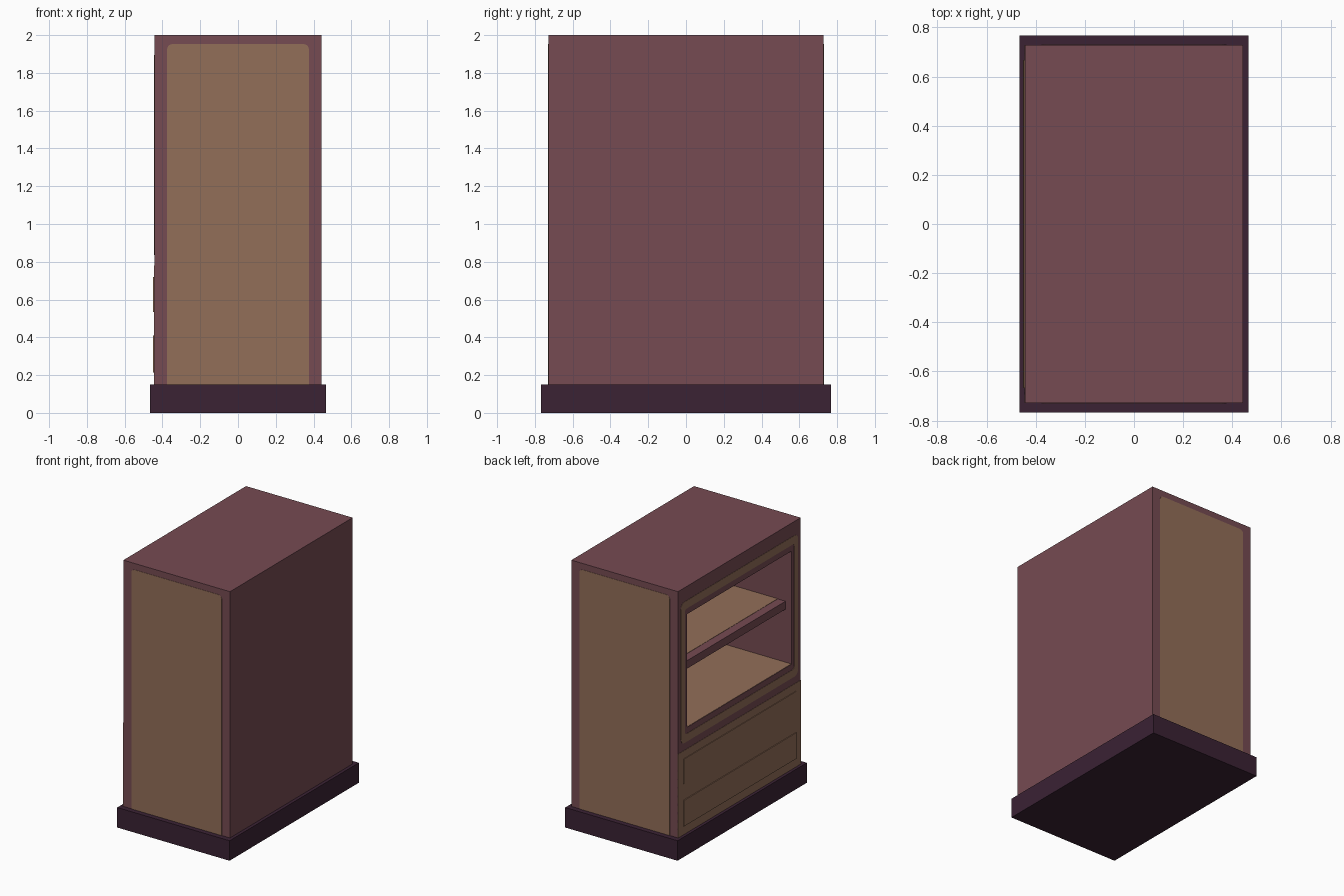
import bpy, bmesh, math
from mathutils import Vector

if "Cube" in bpy.data.objects:
    bpy.data.objects.remove(bpy.data.objects["Cube"])


def material(name, rgb):
    m = bpy.data.materials.new(name)
    m.diffuse_color = (*rgb, 1)
    m.use_nodes = True
    m.node_tree.nodes["Principled BSDF"].inputs["Base Color"].default_value = m.diffuse_color
    return m


MAROON = material("maroon paint", (0.180, 0.070, 0.085))
TAN = material("tan wood", (0.290, 0.158, 0.099))
PLUM = material("dark plum", (0.043, 0.016, 0.034))


def finish(name, bm, mat):
    bmesh.ops.recalc_face_normals(bm, faces=bm.faces)
    me = bpy.data.meshes.new(name)
    bm.to_mesh(me)
    bm.free()
    me.materials.append(mat)
    ob = bpy.data.objects.new(name, me)
    bpy.context.collection.objects.link(ob)
    return ob


def box(name, lo, hi, mat):
    lo, hi = Vector(lo), Vector(hi)
    bm = bmesh.new()
    bmesh.ops.create_cube(bm, size=1)
    for v in bm.verts:
        v.co = [(a + b) / 2 + c * (b - a) for a, b, c in zip(lo, hi, v.co)]
    return finish(name, bm, mat)


def outline(half, z0, z1, r_low, r_top, n=4):
    """Rounded rectangle as (across, z) points."""
    pts = []
    for k, (sx, z, sz, r) in enumerate([(1, z1, -1, r_top), (-1, z1, -1, r_top),
                                        (-1, z0, 1, r_low), (1, z0, 1, r_low)]):
        cx, cz = sx * (half - r), z + sz * r
        for i in range(n + 1):
            a = math.pi / 2 * (k + i / n)
            pts.append((cx + r * math.cos(a), cz + r * math.sin(a)))
    return pts


def extrude(bm, faces, offset):
    g = bmesh.ops.extrude_face_region(bm, geom=faces)["geom"]
    bmesh.ops.translate(bm, vec=offset, verts=[v for v in g if isinstance(v, bmesh.types.BMVert)])


W, D, H, BASE = 0.443, 0.728, 2.0, 0.15

# Plinth and carcass
box("plinth", (-0.467, -0.767, 0), (0.467, 0.767, BASE), PLUM)
body = box("cabinet_body", (-W, -D, BASE), (W, D, H), MAROON)

# Open display recess on the left side
OY, OZ0, OZ1, OX = 0.62, 0.94, 1.79, 0.39
cutter = box("recess_cutter", (-0.6, -OY, OZ0), (OX, OY, OZ1), MAROON)
cutter.hide_render = True
mod = body.modifiers.new("recess", "BOOLEAN")
mod.operation, mod.object, mod.solver = "DIFFERENCE", cutter, "EXACT"
bpy.context.view_layer.objects.active = body
bpy.ops.object.modifier_apply(modifier=mod.name)
bpy.data.objects.remove(cutter)

# Recess floor lining, shelf and shelf lining
box("recess_floor", (-W + 0.002, -OY, OZ0 - 0.001), (OX, OY, OZ0 + 0.002), TAN)
box("shelf", (-W + 0.05, -OY, 1.34), (OX, OY, 1.40), MAROON)
box("shelf_lining", (-W + 0.115, -OY, 1.399), (OX, OY, 1.402), TAN)

# Inset end panels on front and back
for name, s in (("front_panel", -1), ("back_panel", 1)):
    bm = bmesh.new()
    f = bm.faces.new([bm.verts.new((x, s * (D - 0.001), z))
                      for x, z in outline(0.376, BASE, 1.953, 0.001, 0.03)])
    extrude(bm, [f], (0, s * 0.003, 0))
    finish(name, bm, TAN)

# Rounded trim ring around the recess
bm = bmesh.new()
rings = [[bm.verts.new((-W + 0.001, y, z)) for y, z in outline(*o)]
         for o in ((0.695, 0.835, 1.895, 0.04, 0.04), (0.65, 0.895, 1.835, 0.02, 0.02))]
n = len(rings[0])
faces = [bm.faces.new((rings[0][i], rings[0][(i + 1) % n], rings[1][(i + 1) % n], rings[1][i]))
         for i in range(n)]
extrude(bm, faces, (-0.003, 0, 0))
finish("recess_trim", bm, TAN)

# Drawer section face and two drawer fronts
box("drawer_section", (-W - 0.002, -D, BASE), (-W + 0.002, D, 0.78), TAN)
for name, z0, z1, t in (("lower_drawer", 0.215, 0.41, 0.008), ("upper_drawer", 0.535, 0.72, 0.007)):
    box(name, (-W - t, -0.668, z0), (-W + 0.001, 0.668, z1), TAN)
